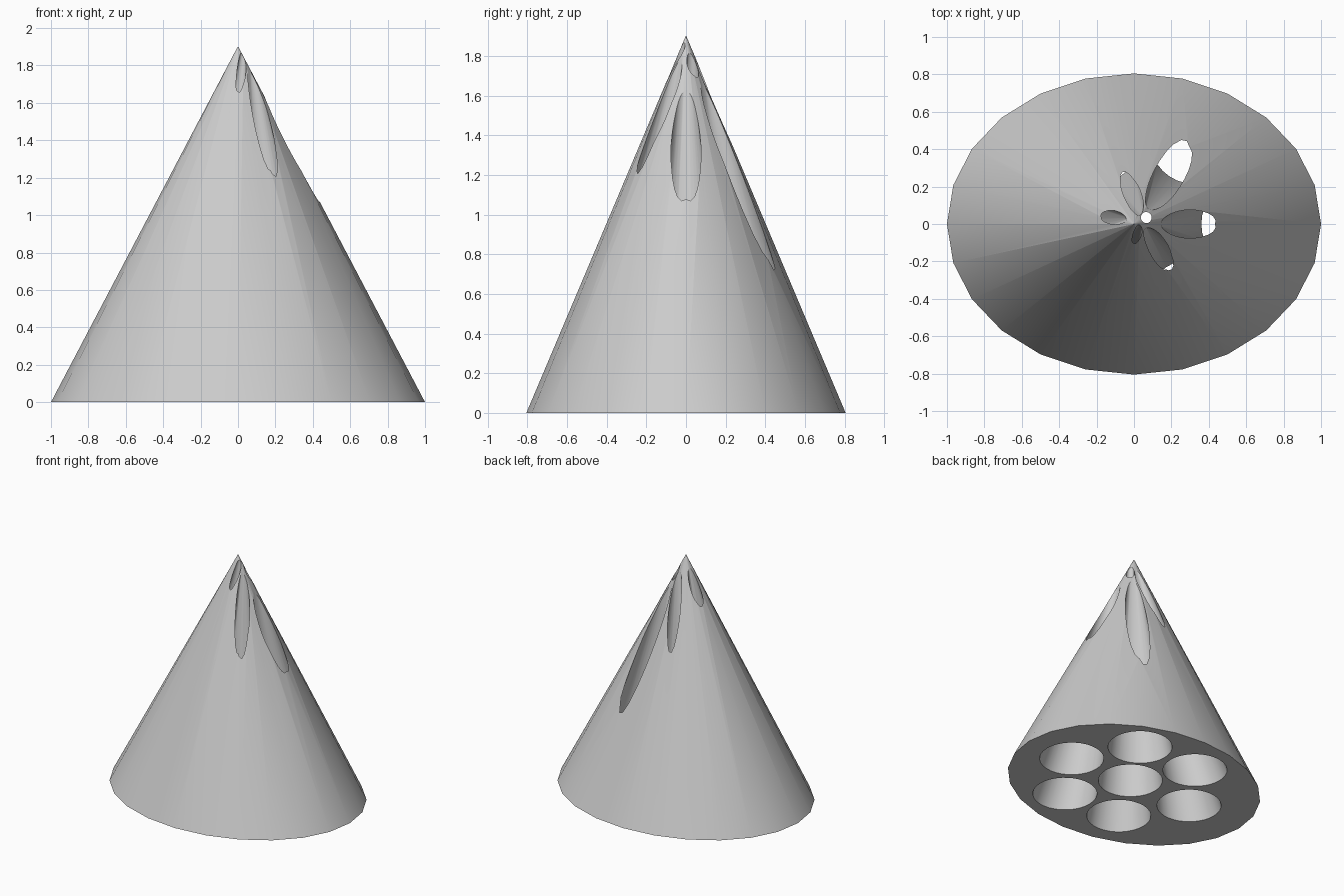
import bpy, bmesh, math
from mathutils import Vector

cube = bpy.data.objects.get("Cube")
if cube:
    bpy.data.objects.remove(cube, do_unlink=True)

grey = bpy.data.materials.new("plain_grey")
grey.use_nodes = True
colour = (0.6, 0.6, 0.6, 1)
grey.diffuse_color = colour
grey.node_tree.nodes["Principled BSDF"].inputs["Base Color"].default_value = colour


def frustum(name, base, top, r_base, r_top, sides, squash=1.0):
    """Cone frustum with level rings centred on two points."""
    bm = bmesh.new()
    rings = []
    for centre, r in ((base, r_base), (top, r_top)):
        rings.append([bm.verts.new(Vector(centre) + Vector((
            r * math.cos(math.tau * i / sides),
            squash * r * math.sin(math.tau * i / sides), 0)))
            for i in range(sides)])
    low, high = rings
    for i in range(sides):
        j = (i + 1) % sides
        bm.faces.new((low[i], low[j], high[j], high[i]))
    bm.faces.new(low[::-1])
    bm.faces.new(high)
    mesh = bpy.data.meshes.new(name)
    bm.to_mesh(mesh)
    bm.free()
    mesh.materials.append(grey)
    obj = bpy.data.objects.new(name, mesh)
    bpy.context.collection.objects.link(obj)
    return obj


# Oval cone body with a needle-fine tip
body = frustum("drilled_cone", (0, 0, 0), (0, 0, 1.9), 1, 0.002, 24, 0.805)

# Tapered bores: floor centre and the point each one narrows to at APEX
APEX, RADIUS, BELOW = 2.0, 0.235, 0.1
bores = [
    ((0.06, 0.03), (0.06, 0.03)),
    ((0.595, 0.0), (0.095, 0.0)),
    ((0.32, 0.45), (0.055, 0.045)),
    ((-0.205, 0.45), (0.055, 0.026)),
    ((-0.505, 0.025), (-0.016, 0.03)),
    ((-0.207, -0.42), (0.045, 0.01)),
    ((0.303, -0.426), (0.05, 0.005)),
]
cutters = []
for floor, tip in bores:
    a, b = Vector((*floor, 0)), Vector((*tip, APEX))
    start = a.lerp(b, -BELOW / APEX)
    end = a.lerp(b, 0.98)
    cutter = frustum("bore_cutter", start, end,
                     RADIUS * (1 + BELOW / APEX), RADIUS * 0.02, 32)
    cutter.hide_render = True
    cutters.append(cutter)
    cut = body.modifiers.new("bore", 'BOOLEAN')
    cut.operation = 'DIFFERENCE'
    cut.solver = 'EXACT'
    cut.object = cutter

# Bake the bores into the body and discard the cutters
bpy.context.view_layer.update()
graph = bpy.context.evaluated_depsgraph_get()
body.data = bpy.data.meshes.new_from_object(body.evaluated_get(graph))
body.modifiers.clear()
for cutter in cutters:
    bpy.data.objects.remove(cutter, do_unlink=True)

# Smooth walls, crisp rims
bpy.ops.object.select_all(action='DESELECT')
body.select_set(True)
bpy.context.view_layer.objects.active = body
bpy.ops.object.shade_smooth_by_angle(angle=math.radians(30))
